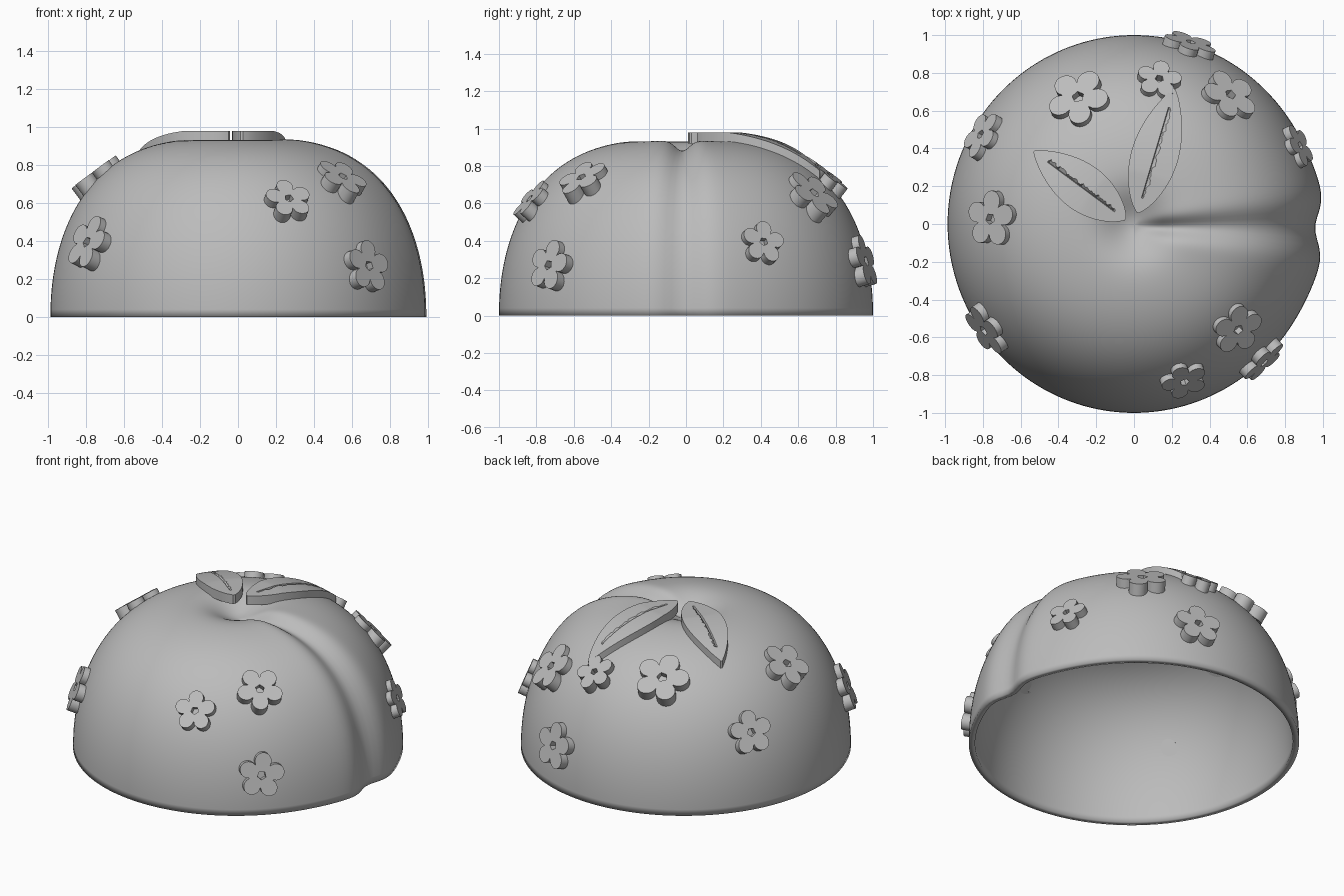
import bpy, bmesh, math, random
from mathutils import Vector, Matrix

random.seed(4)
if "Cube" in bpy.data.objects:
    bpy.data.objects.remove(bpy.data.objects["Cube"], do_unlink=True)

TOP, SX = 0.945, 0.987   # crown height and slight narrowing in x

clay = bpy.data.materials.new("plain_grey")
clay.use_nodes = True
GREY = (0.5, 0.5, 0.5, 1)
clay.diffuse_color = GREY
clay.node_tree.nodes["Principled BSDF"].inputs["Base Color"].default_value = GREY


def finish(bm, name, angle):
    bmesh.ops.recalc_face_normals(bm, faces=bm.faces)
    mesh = bpy.data.meshes.new(name)
    bm.to_mesh(mesh)
    bm.free()
    ob = bpy.data.objects.new(name, mesh)
    bpy.context.collection.objects.link(ob)
    mesh.materials.append(clay)
    bpy.ops.object.select_all(action="DESELECT")
    ob.select_set(True)
    bpy.context.view_layer.objects.active = ob
    bpy.ops.object.shade_smooth_by_angle(angle=math.radians(angle))
    return ob


def height(r):
    return TOP * max(0, 1 - r ** 3) ** (1 / 2.1)


def radius(z):
    return (1 - (z / TOP) ** 2.1) ** (1 / 3)


def normal(a, r, z):
    return Vector((r * r * math.cos(a), r * r * math.sin(a), (z / TOP) ** 1.1)).normalized()


def bump(d, w):
    return math.exp(-(d / w) ** 2)


def body_point(t, a):
    r = math.sin(t) ** (2 / 3)
    z = TOP * max(0, math.cos(t)) ** (2 / 2.1)
    p = Vector((SX * r * math.cos(a), r * math.sin(a), z))
    # one crease with soft shoulders runs from the crown to the rim
    if p.x > 0:
        y = p.y + 0.02
        fade = min(1, p.x / 0.15)
        push = 0.03 * r * bump(y, 0.06 + 0.25 * r) - 0.058 * bump(y, 0.03 + 0.085 * r)
        p += normal(a, r, z) * push * fade
    p.z -= 0.1 * bump(r, 0.16)
    return p


# Hollow body: rings from the dimpled crown down to the open rim
RINGS, SEGS = 60, 160
bm = bmesh.new()
apex = bm.verts.new(body_point(0, 0))
rings = []
for i in range(1, RINGS + 1):
    t = math.pi / 2 * (i / RINGS) ** 1.4
    rings.append([bm.verts.new(body_point(t, math.tau * j / SEGS)) for j in range(SEGS)])
for j in range(SEGS):
    k = (j + 1) % SEGS
    bm.faces.new((apex, rings[0][j], rings[0][k]))
    for a, b in zip(rings, rings[1:]):
        bm.faces.new((a[j], b[j], b[k], a[k]))
body = finish(bm, "body_shell", 50)
shell = body.modifiers.new("wall", "SOLIDIFY")
shell.thickness, shell.offset = 0.038, -1


# Flowers: five petals with a pentagonal hole, seated square to the surface
def flower(name, azimuth, z, size, spin):
    a, r = math.radians(azimuth), radius(z)
    n = normal(a, r, z)
    up = (Vector((0, 0, 1)) - n * n.z).normalized()
    frame = Matrix((up.cross(n), up, n)).transposed().to_4x4()
    frame.translation = Vector((SX * r * math.cos(a), r * math.sin(a), z))
    bm = bmesh.new()
    loops = []
    count = 80
    for hole, h in ((False, -0.035), (False, 0.04), (True, 0.04), (True, -0.035)):
        loop = []
        for i in range(count):
            t = math.tau * i / count
            if hole:
                seg = (t + math.pi / 5) % (math.tau / 5) - math.pi / 5
                d = 0.16 * size / math.cos(seg)
            else:
                d = size * (0.53 + 0.47 * abs(math.cos(2.5 * t)) ** 0.65)
            q = t + math.pi / 2 + math.radians(spin)
            loop.append(bm.verts.new(frame @ Vector((d * math.cos(q), d * math.sin(q), h))))
        loops.append(loop)
    for s in range(4):
        a, b = loops[s], loops[(s + 1) % 4]
        for i in range(count):
            k = (i + 1) % count
            bm.faces.new((a[i], a[k], b[k], b[i]))
    finish(bm, name, 35)


# azimuth, height, size, spin
FLOWERS = [
    (-45, 0.71, 0.14, 30), (-72, 0.60, 0.125, 5), (-46.5, 0.26, 0.14, -8),
    (-145, 0.38, 0.15, -10), (178, 0.73, 0.15, 15), (150, 0.47, 0.135, 0),
    (114, 0.76, 0.165, -16), (80, 0.72, 0.12, 36), (53, 0.63, 0.155, 20),
    (25, 0.38, 0.12, -10), (72.5, 0.28, 0.145, 0),
]
for i, spec in enumerate(FLOWERS):
    flower(f"flower_{i + 1}", *spec)


# Leaves: thick blades draped over the crown, each with a ragged engraved midrib
def leaf(name, base, tip, half, thick):
    base, tip = Vector(base), Vector(tip)
    axis = tip - base
    side = Vector((-axis.y, axis.x)).normalized()
    rows = 60
    bm = bmesh.new()
    tops, bottoms = [], []
    for i in range(rows + 1):
        u = i / rows
        w = half * max(0.02, math.sin(math.pi * u ** 0.9)) ** 0.75
        cut = 0.12 < u < 0.85
        rib = min(0.4 * w, random.uniform(0.004, 0.02) if cut else 0.004)
        top, bottom = [], []
        for v in (-w, -0.6 * w, -rib, 0, 0.004 if cut else rib, 0.6 * w, w):
            p = base + axis * u + side * v
            z = min(0.98, height(p.length) + 0.045)
            dip = 0.015 if cut and v == 0 else 0
            top.append(bm.verts.new((p.x, p.y, z - dip)))
            bottom.append(bm.verts.new((p.x, p.y, z - thick)))
        tops.append(top)
        bottoms.append(bottom)
    for i in range(rows):
        for g in (tops, bottoms):
            for a in range(6):
                bm.faces.new((g[i][a], g[i + 1][a], g[i + 1][a + 1], g[i][a + 1]))
        for e in (0, -1):
            bm.faces.new((tops[i][e], tops[i + 1][e], bottoms[i + 1][e], bottoms[i][e]))
    for i in (0, -1):
        for a in range(6):
            bm.faces.new((tops[i][a], tops[i][a + 1], bottoms[i][a + 1], bottoms[i][a]))
    finish(bm, name, 30)


leaf("long_leaf", (0.02, 0.06), (0.215, 0.715), 0.125, 0.06)
leaf("short_leaf", (-0.045, 0.025), (-0.53, 0.385), 0.125, 0.06)
